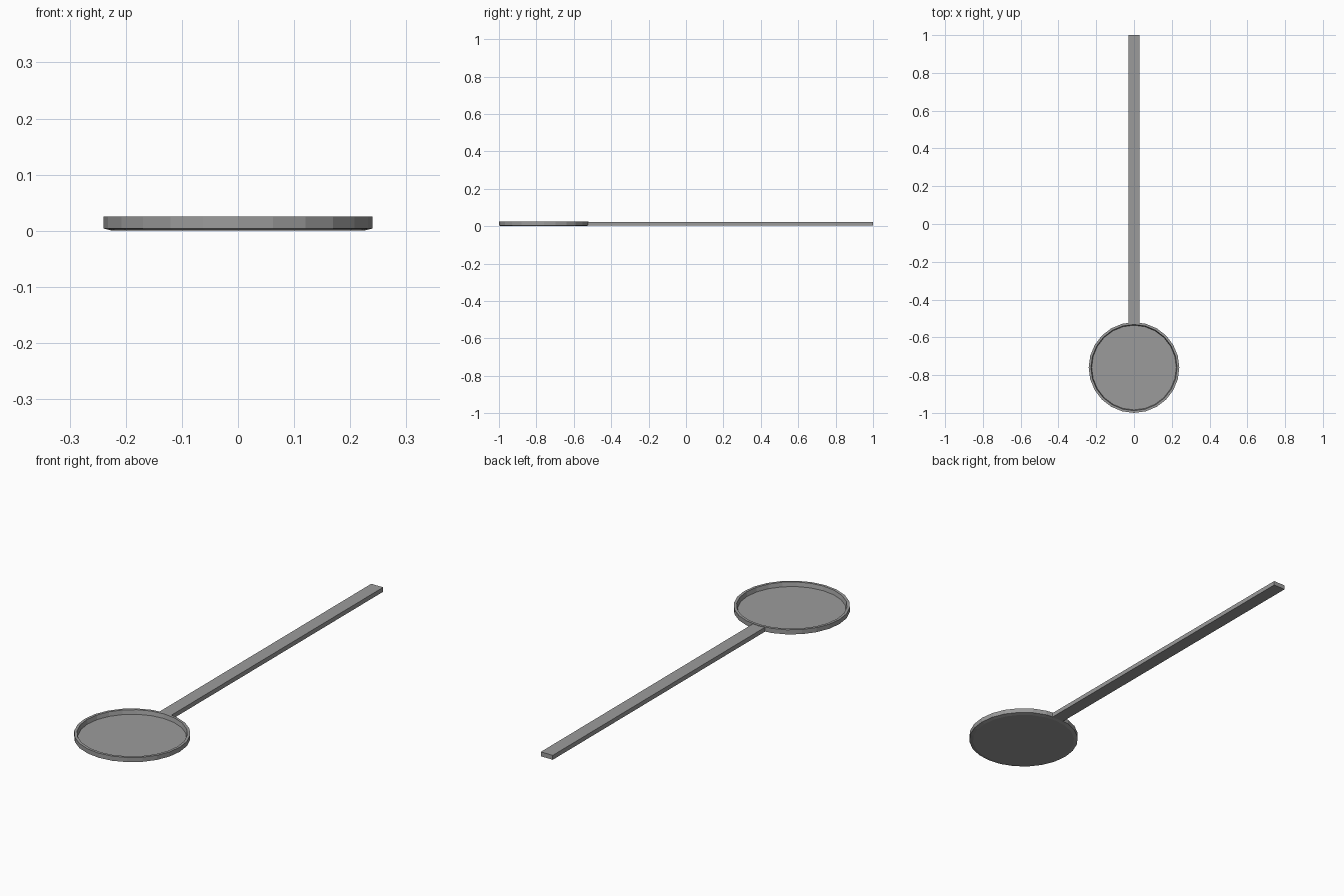
import bpy
import bmesh
from math import cos, sin, tau

cube = bpy.data.objects.get("Cube")
if cube:
    bpy.data.objects.remove(cube, do_unlink=True)

grey = bpy.data.materials.new("plain grey")
grey.use_nodes = True
colour = (0.33, 0.33, 0.33, 1)
grey.diffuse_color = colour
grey.node_tree.nodes["Principled BSDF"].inputs["Base Color"].default_value = colour

SIDES = 24
CENTRE_Y = -0.76


def finish(name, bm):
    bmesh.ops.recalc_face_normals(bm, faces=bm.faces)
    mesh = bpy.data.meshes.new(name)
    bm.to_mesh(mesh)
    bm.free()
    mesh.materials.append(grey)
    obj = bpy.data.objects.new(name, mesh)
    bpy.context.collection.objects.link(obj)
    return obj


# Shallow round dish: a (radius, height) profile turned about its centre
profile = [(0.224, 0), (0.24, 0.004), (0.24, 0.025), (0.228, 0.025), (0.224, 0.006)]
bm = bmesh.new()
rings = [[bm.verts.new((r * cos(tau * i / SIDES), CENTRE_Y + r * sin(tau * i / SIDES), z))
          for i in range(SIDES)] for r, z in profile]
for low, high in zip(rings, rings[1:]):
    for i in range(SIDES):
        j = (i + 1) % SIDES
        bm.faces.new((low[i], low[j], high[j], high[i]))
bm.faces.new(rings[0])
bm.faces.new(rings[-1])
finish("dish", bm)

# Long flat handle, ending inside the dish wall
bm = bmesh.new()
bmesh.ops.create_cube(bm, size=1)
start, end, bottom, top = -0.53, 1.0, 0.003, 0.023
bmesh.ops.scale(bm, vec=(0.06, end - start, top - bottom), verts=bm.verts)
bmesh.ops.translate(bm, vec=(0, (start + end) / 2, (top + bottom) / 2), verts=bm.verts)
finish("handle", bm)
